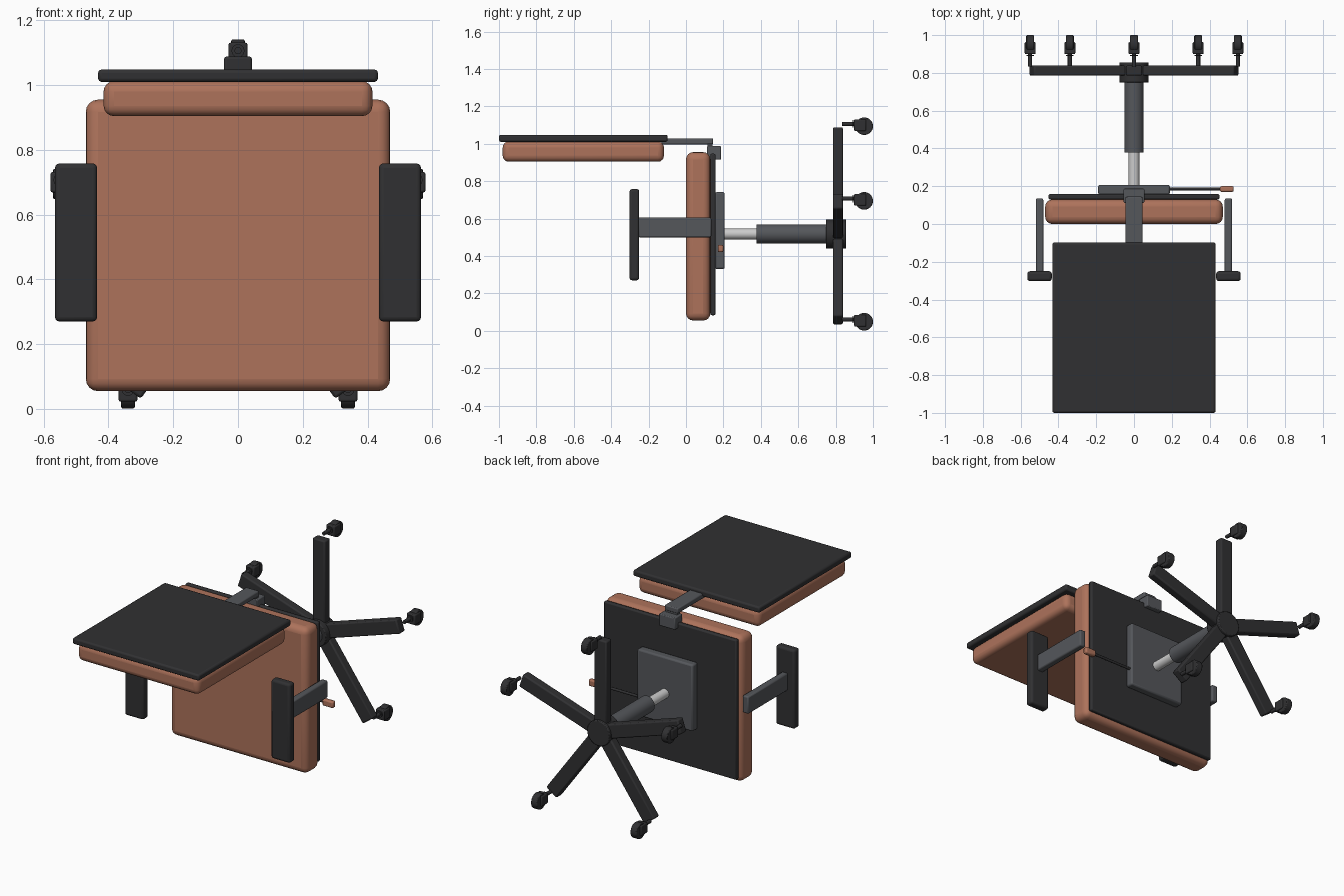
import bpy, math
from mathutils import Vector

if "Cube" in bpy.data.objects:
    bpy.data.objects.remove(bpy.data.objects["Cube"])

def material(name, rgb):
    m = bpy.data.materials.new(name)
    m.diffuse_color = (*rgb, 1)
    m.use_nodes = True
    m.node_tree.nodes["Principled BSDF"].inputs["Base Color"].default_value = m.diffuse_color
    return m

LEATHER = material("brown_leather", (0.42, 0.17, 0.105))
BLACK = material("black_plastic", (0.03, 0.03, 0.032))
STEEL = material("dark_steel", (0.09, 0.095, 0.105))
CHROME = material("chrome", (0.55, 0.55, 0.54))

def finish(o, name, mat, bevel=0.0, segments=2):
    o.name = name
    o.data.materials.append(mat)
    if bevel:
        b = o.modifiers.new("bevel", 'BEVEL')
        b.width, b.segments = bevel, segments
    bpy.ops.object.shade_smooth_by_angle(angle=math.radians(35))
    return o

def box(name, lo, hi, mat, bevel=0.0, segments=2):
    """Box between two corners."""
    lo, hi = Vector(lo), Vector(hi)
    bpy.ops.mesh.primitive_cube_add(size=1, location=(lo + hi) / 2)
    o = bpy.context.object
    o.scale = hi - lo
    bpy.ops.object.transform_apply(location=False, rotation=False, scale=True)
    return finish(o, name, mat, bevel, segments)

def rod(name, a, b, radius, mat, bevel=0.0, sides=32):
    """Cylinder between two points."""
    a, b = Vector(a), Vector(b)
    d = b - a
    bpy.ops.mesh.primitive_cylinder_add(vertices=sides, radius=radius, depth=d.length,
                                        location=(a + b) / 2,
                                        rotation=d.to_track_quat('Z', 'Y').to_euler())
    return finish(bpy.context.object, name, mat, bevel)

# The chair lies on its back: seat upright, gas lift along +y
HUB_Z = 0.518

# Seat cushion and pan
box("seat_cushion", (-0.47, 0.0, 0.055), (0.47, 0.13, 0.955), LEATHER, 0.038, 4)
box("seat_pan", (-0.453, 0.13, 0.083), (0.453, 0.158, 0.947), BLACK, 0.008)

# Backrest cushion, shell and connecting bar
box("back_cushion", (-0.415, -0.98, 0.904), (0.415, -0.118, 1.012), LEATHER, 0.032, 4)
box("back_shell", (-0.432, -1.0, 1.01), (0.432, -0.098, 1.048), BLACK, 0.01)
box("back_bar", (-0.045, -0.13, 0.997), (0.045, 0.145, 1.029), STEEL, 0.006)
box("back_bracket", (-0.055, 0.112, 0.915), (0.055, 0.187, 0.988), STEEL, 0.005)
box("bracket_link", (-0.04, 0.115, 0.98), (0.04, 0.143, 1.0), STEEL)

# Armrests
for side, s in (("left", -1), ("right", 1)):
    box(f"arm_post_{side}", (s * 0.5 - 0.02, -0.255, 0.5), (s * 0.5 + 0.02, 0.135, 0.607), STEEL, 0.008)
    box(f"arm_pad_{side}", (s * 0.5 - 0.065, -0.302, 0.27), (s * 0.5 + 0.065, -0.25, 0.758), BLACK, 0.014, 3)

# Tilt mechanism and height lever
box("mechanism_plate", (-0.19, 0.155, 0.33), (0.19, 0.207, 0.742), STEEL, 0.01)
rod("lever_rod", (0.17, 0.186, 0.44), (0.47, 0.186, 0.44), 0.008, BLACK, sides=16)
box("lever_handle", (0.455, 0.17, 0.42), (0.528, 0.2, 0.46), LEATHER, 0.008)

# Gas lift
rod("gas_piston", (0, 0.2, HUB_Z), (0, 0.4, HUB_Z), 0.029, CHROME)
rod("gas_cylinder", (0, 0.378, HUB_Z), (0, 0.76, HUB_Z), 0.051, STEEL)
rod("base_hub", (0, 0.748, HUB_Z), (0, 0.856, HUB_Z), 0.078, BLACK, 0.005)

# Five-star base with casters
for i in range(5):
    a = math.radians(72 * i)
    leg = box(f"base_leg_{i + 1}", (-0.043, -0.027, 0.0), (0.043, 0.027, 0.57), BLACK, 0.008)
    for v in leg.data.vertices:
        v.co.z += 0.285
    leg.location = (0, 0.812, HUB_Z)
    leg.rotation_euler = (0, a, 0)
    x, z = 0.578 * math.sin(a), HUB_Z + 0.578 * math.cos(a)
    rod(f"caster_stem_{i + 1}", (x, 0.835, z + 0.01), (x, 0.91, z + 0.01), 0.011, BLACK, sides=16)
    rod(f"caster_collar_{i + 1}", (x, 0.889, z + 0.01), (x, 0.896, z + 0.01), 0.02, BLACK, sides=20)
    box(f"caster_hood_{i + 1}", (x - 0.029, 0.899, z - 0.028), (x + 0.029, 0.963, z + 0.035), BLACK, 0.006)
    rod(f"caster_wheel_{i + 1}", (x - 0.021, 0.953, z - 0.002), (x + 0.021, 0.953, z - 0.002), 0.047, BLACK, 0.005)
